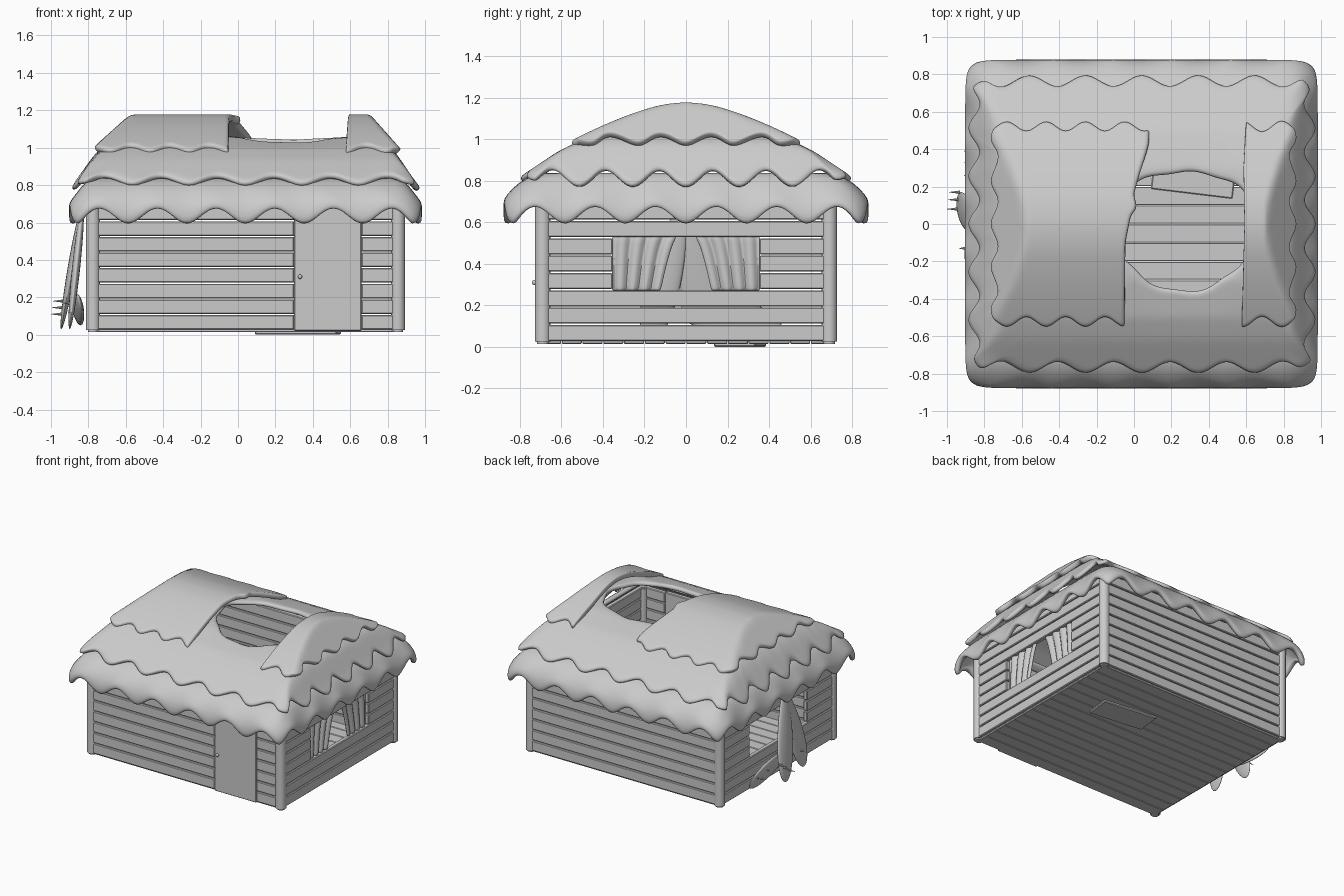
import bpy, bmesh, math
from mathutils import Vector, Matrix

if "Cube" in bpy.data.objects:
    bpy.data.objects.remove(bpy.data.objects["Cube"])

CX = 0.04  # hut centre in x (things leaning on the left shift it)


def interp(pts, t):
    for (a, p), (b, q) in zip(pts, pts[1:]):
        if t <= b:
            k = max(0, (t - a) / (b - a))
            return p + (q - p) * k
    return pts[-1][1]


def smin(a, b, k=0.05):
    h = max(k - abs(a - b), 0) / k
    return min(a, b) - h * h * k / 4


def finish(name, bm, angle=35):
    me = bpy.data.meshes.new(name)
    bm.to_mesh(me)
    bm.free()
    ob = bpy.data.objects.new(name, me)
    bpy.context.collection.objects.link(ob)
    bpy.ops.object.select_all(action='DESELECT')
    ob.select_set(True)
    bpy.context.view_layer.objects.active = ob
    bpy.ops.object.shade_smooth_by_angle(angle=math.radians(angle))
    return ob


def sheet(name, rows, closed, thick):
    """Grid of points turned into a thick soft sheet, upper side kept in place."""
    bm = bmesh.new()
    vs = [[bm.verts.new(p) for p in r] for r in rows]
    n = len(rows[0])
    for a, b in zip(vs, vs[1:]):
        for i in range(n if closed else n - 1):
            j = (i + 1) % n
            bm.faces.new((a[i], a[j], b[j], b[i]))
    bm.normal_update()
    if sum(f.normal.z * f.calc_area() for f in bm.faces) < 0:
        bmesh.ops.reverse_faces(bm, faces=bm.faces[:])
    ob = finish(name, bm, 60)
    s = ob.modifiers.new("thickness", 'SOLIDIFY')
    s.thickness, s.offset = thick, -1
    ob.modifiers.new("soft", 'SUBSURF').levels = 1
    ob.modifiers["soft"].render_levels = 1
    return ob


def box(name, x0, x1, y0, y1, z0, z1, bevel=0.005, rot=0):
    bm = bmesh.new()
    bmesh.ops.create_cube(bm, size=1)
    m = Matrix.Translation(((x0 + x1) / 2, (y0 + y1) / 2, (z0 + z1) / 2)) @ Matrix.Rotation(rot, 4, 'Z')
    bm.transform(m @ Matrix.Diagonal((x1 - x0, y1 - y0, z1 - z0, 1)))
    bmesh.ops.bevel(bm, geom=bm.edges[:], offset=bevel, segments=1, affect='EDGES')
    return finish(name, bm)


# plank walls: nine rows, with a door gap in front and window gaps at the sides
P, Z0, G = 0.0835, 0.025, 0.003
for r in range(9):
    a, b = Z0 + r * P + G, Z0 + (r + 1) * P - G
    box("back_plank", -0.78, 0.86, 0.68, 0.715, a, b)
    for x0, x1 in ((-0.78, 0.30), (0.66, 0.86)):
        box("front_plank", x0, x1, -0.715, -0.68, a, b)
    spans = ((-0.69, -0.355), (0.355, 0.69)) if 3 <= r <= 5 else ((-0.69, 0.69),)
    for x in (-0.80, 0.845):
        for y0, y1 in spans:
            box("side_plank", x, x + 0.035, y0, y1, a, b)

# corner posts
for x in (-0.775, 0.855):
    for y in (-0.69, 0.69):
        bm = bmesh.new()
        bmesh.ops.create_cone(bm, segments=20, radius1=0.038, radius2=0.038, depth=0.76, cap_ends=True,
                              matrix=Matrix.Translation((x, y, 0.395)))
        rims = [e for e in bm.edges if abs(e.verts[0].co.z - e.verts[1].co.z) < 1e-4]
        bmesh.ops.bevel(bm, geom=rims, offset=0.01, segments=2, affect='EDGES')
        finish("corner_post", bm)

# door and knob
box("door", 0.30, 0.66, -0.72, -0.685, 0.02, 0.777)
bm = bmesh.new()
bmesh.ops.create_uvsphere(bm, u_segments=12, v_segments=8, radius=0.012,
                          matrix=Matrix.Translation((0.332, -0.73, 0.31)))
finish("door_knob", bm)

# floor boards and the mat that pokes through them
for i in range(14):
    y = -0.7 + 0.1 * i
    box("floor_board", -0.78, 0.86, y + 0.002, y + 0.098, 0.015, 0.04, 0.003)
box("floor_mat", 0.10, 0.54, 0.16, 0.36, 0.0, 0.045, 0.006, -0.12)

# curtains in the right window
for s in (-1, 1):
    rows = []
    for k in range(9):
        t = k / 8
        inner = 0.045 + 0.08 * t ** 0.7
        rows.append([(0.852 + 0.012 * math.sin(i * 1.25), s * (inner + (0.36 - inner) * i / 20), 0.535 - 0.265 * t)
                     for i in range(21)])
    sheet("curtain", rows, False, 0.01)


def outline(hx, hy, steps=44, waves=6):
    """Rounded rectangle: yields position, outward direction and wave value."""
    for k in range(4):
        for i in range(steps):
            t = -1 + 2 * i / steps
            a, b = ((t, -1), (1, t), (-t, 1), (-1, -t))[k]
            nx, ny = ((0, -1), (1, 0), (0, 1), (-1, 0))[k]
            q = 1 - 0.035 * abs(t) ** 16
            yield Vector((CX + hx * a * q, hy * b * q)), Vector((nx, ny)), math.cos(math.pi * waves * (t + 1))


# lowest thatch layer: rolls over the wall tops and hangs in scallops
rings = ((0.80, 0.66, 0.85, 0), (0.86, 0.78, 0.815, 0), (0.905, 0.845, 0.75, 0.005),
         (0.935, 0.875, 0.70, 0.02), (0.945, 0.88, 0.66, 0.035), (0.94, 0.875, 0.63, 0.045))
sheet("roof_lower_layer", [[(p.x, p.y, z - w * c) for p, n, c in outline(hx, hy)]
                           for hx, hy, z, w in rings], True, 0.04)

# middle layer: hip shape from the scalloped rim to the ragged hole
PY = ((0, 1.10), (0.3, 1.06), (0.5, 1.0), (0.62, 0.94), (0.8, 0.82), (0.86, 0.77))
PX = ((0, 1.14), (0.62, 1.09), (0.80, 0.98), (0.90, 0.83), (0.96, 0.76))


def mid_height(x, y):
    sag = 0.03 * math.exp(-((x - 0.28) ** 2 + y * y) / 0.12)
    return smin(interp(PY, abs(y)), interp(PX, abs(x - CX))) - sag


HOLE = Vector((0.27, -0.03))
rows = []
for k in range(15):
    v = k / 14
    row = []
    for p, n, c in outline(0.91, 0.775):
        outer = p + n * 0.033 * c
        a = math.atan2(p.y - HOLE.y, p.x - HOLE.x)
        rag = 1 + 0.04 * math.sin(3 * a) + 0.02 * math.sin(9 * a + 1)
        inner = HOLE + Vector((0.38 * math.cos(a), 0.32 * math.sin(a))) * rag
        q = outer.lerp(inner, v)
        row.append((q.x, q.y, mid_height(q.x, q.y)))
    rows.append(row)
sheet("roof_middle_layer", rows, True, 0.035)


# top layer: two caps either side of the hole
def cap(name, outer_x, ridge_x, slope_w, edge):
    rows = []
    for j in range(41):
        v = -1 + j / 20
        y0 = 0.53 * v
        xo = outer_x * 1.0 + math.copysign(0.02, outer_x) * math.cos(2 * math.pi * y0 / 0.24)
        xi = interp(edge, y0)
        row = []
        for i in range(31):
            x = xo + (xi - xo) * i / 30
            y = y0 + v * 0.028 * math.cos(2 * math.pi * (x + 0.05) / 0.21)
            f = 0.18 * (abs(y) / 0.53) ** 1.5
            g = 0.18 * max(0, (x - ridge_x) * math.copysign(1, outer_x)) / slope_w
            row.append((x, y, 1.185 + smin(-f, -g, 0.03)))
        rows.append(row)
    return sheet(name, rows, False, 0.04)


cap("roof_cap_left", -0.755, -0.57, 0.20, ((-0.55, -0.05), (-0.1, -0.045), (0.05, -0.015), (0.09, 0.02),
                                           (0.16, 0.0), (0.3, 0.035), (0.45, 0.08), (0.56, 0.085)))
cap("roof_cap_right", 0.855, 0.70, 0.16, ((-0.55, 0.575), (0, 0.59), (0.3, 0.585), (0.55, 0.60)))


# flat paddles resting against the left wall
def paddle(name, top, bottom, width_dir, width, taper):
    top, bottom = Vector(top), Vector(bottom)
    d = (bottom - top) / 2
    axis = d.normalized()
    w = Vector(width_dir)
    w = (w - axis * w.dot(axis)).normalized()
    n = axis.cross(w)
    bm = bmesh.new()
    bmesh.ops.create_uvsphere(bm, u_segments=24, v_segments=16, radius=1)
    for vert in bm.verts:
        x, y, c = vert.co
        vert.co = (top + bottom) / 2 + d * c + w * x * width * (1 + taper * c) + n * y * 0.022
    bmesh.ops.recalc_face_normals(bm, faces=bm.faces[:])
    finish(name, bm, 60)


paddle("paddle_back", (-0.83, -0.03, 0.70), (-0.945, 0.12, 0.03), (0, 1, 0), 0.085, 0.35)
paddle("paddle_front", (-0.83, -0.01, 0.70), (-0.90, -0.18, 0.03), (0, 1, 0), 0.08, 0.35)
paddle("paddle_low", (-0.84, -0.04, 0.17), (-0.87, 0.46, 0.11), (-0.25, 0, 1), 0.085, 0.1)

# spikes on the paddles
spots = [(-0.94, 0.08, 0.11), (-0.935, 0.13, 0.145), (-0.93, 0.17, 0.18), (-0.90, -0.13, 0.17),
         (-0.875, 0.26, 0.16), (-0.875, 0.33, 0.12), (-0.875, 0.39, 0.15)]
for x, y, z in spots:
    length = 0.06 if x < -0.92 else 0.035
    bm = bmesh.new()
    bmesh.ops.create_cone(bm, segments=8, radius1=0.009, radius2=0.001, depth=length, cap_ends=True,
                          matrix=Matrix.Translation((x - length / 2, y, z)) @ Matrix.Rotation(-math.pi / 2, 4, 'Y'))
    finish("spike", bm)
